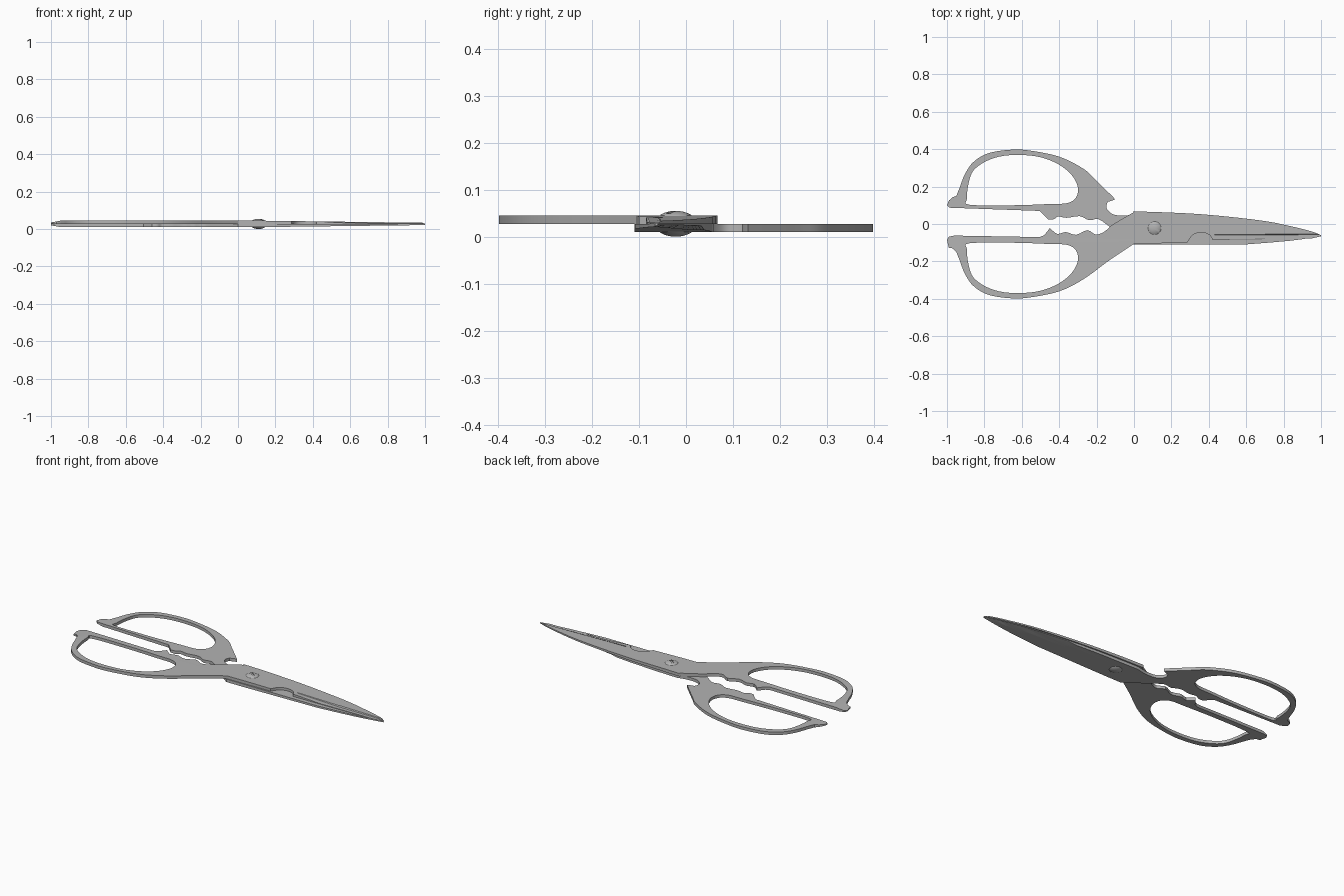
import bpy
import bmesh
from math import radians
from mathutils import Vector

cube = bpy.data.objects.get("Cube")
if cube:
    bpy.data.objects.remove(cube, do_unlink=True)

steel = bpy.data.materials.new("brushed_steel")
steel.use_nodes = True
STEEL_COLOUR = (0.45, 0.45, 0.45, 1)
steel.diffuse_color = STEEL_COLOUR
shader = steel.node_tree.nodes["Principled BSDF"]
shader.inputs["Base Color"].default_value = STEEL_COLOUR
shader.inputs["Roughness"].default_value = 0.5

BOTTOM, MATING, TOP = 0.01, 0.0275, 0.045


def smooth(points, steps=5, closed=False):
    """Catmull-Rom curve through the points."""
    pts = [Vector(p) for p in points]
    if closed:
        padded = [pts[-1]] + pts + pts[:2]
    else:
        padded = [pts[0]] + pts + [pts[-1]]
    result = []
    for a, b, c, d in zip(padded, padded[1:], padded[2:], padded[3:]):
        for i in range(steps):
            t = i / steps
            result.append(0.5 * (2 * b + (c - a) * t
                                 + (2 * a - 5 * b + 4 * c - d) * t ** 2
                                 + (3 * b - a - 3 * c + d) * t ** 3))
    if not closed:
        result.append(pts[-1])
    return result


def join(*runs):
    """Chain runs of points into one loop, dropping repeated joints."""
    loop = []
    for run in runs:
        for p in map(Vector, run):
            if not loop or (p - loop[-1]).length > 0.001:
                loop.append(p)
    return loop


def flip(points):
    return [(x, -y) for x, y in points]


def finish(obj):
    obj.data.materials.clear()
    obj.data.materials.append(steel)
    bpy.ops.object.select_all(action='DESELECT')
    obj.select_set(True)
    bpy.context.view_layer.objects.active = obj
    bpy.ops.object.shade_smooth_by_angle(angle=radians(30))


def plate(name, loops, outer_z, edge_start, edge_end, edge_side):
    """Flat plate from outlines, thinned to the tip and ground at the cutting edge."""
    curve = bpy.data.curves.new(name + "_outline", 'CURVE')
    curve.dimensions = '2D'
    curve.fill_mode = 'BOTH'
    curve.extrude = abs(outer_z - MATING) / 2
    for loop in loops:
        spline = curve.splines.new('POLY')
        spline.points.add(len(loop) - 1)
        for point, co in zip(spline.points, loop):
            point.co = (co[0], co[1], 0, 1)
        spline.use_cyclic_u = True
    helper = bpy.data.objects.new(name + "_outline", curve)
    bpy.context.collection.objects.link(helper)
    bpy.context.view_layer.update()
    mesh = bpy.data.meshes.new_from_object(
        helper.evaluated_get(bpy.context.evaluated_depsgraph_get()))
    bpy.data.objects.remove(helper, do_unlink=True)
    bpy.data.curves.remove(curve)

    bm = bmesh.new()
    bm.from_mesh(mesh)
    bmesh.ops.translate(bm, verts=bm.verts, vec=(0, 0, (outer_z + MATING) / 2))
    bmesh.ops.remove_doubles(bm, verts=bm.verts, dist=0.0004)

    # Cross cuts let the thickness change along the length
    def cut(point, normal, faces):
        geom = set(faces)
        for f in faces:
            geom.update(f.edges)
            geom.update(f.verts)
        bmesh.ops.bisect_plane(bm, geom=list(geom), dist=0.0001,
                               plane_co=point, plane_no=normal)
    for x in (-0.95, 0.1, 0.43, 0.7, 0.88):
        cut((x, 0, 0), (1, 0, 0), bm.faces[:])
    start, end = Vector(edge_start), Vector(edge_end)
    along = end - start
    normal = Vector((-along.y, along.x, 0)).normalized() * edge_side
    blade = [f for f in bm.faces if f.calc_center_median().x > start.x]
    cut((start.x, start.y, 0), normal, blade)

    for v in bm.verts:
        x = v.co.x
        scale = 1.0
        if x > 0.1:
            scale = 1 - 0.65 * (x - 0.1) / 0.9
        elif x < -0.95:
            scale = 1 - 0.6 * (-0.95 - x) / 0.05
        depth = (v.co.xy - start).dot(normal.xy)
        if x > start.x + 0.005 and depth > 0.004:
            scale *= 0.35
        v.co.z = MATING + (v.co.z - MATING) * scale
    bmesh.ops.recalc_face_normals(bm, faces=bm.faces)
    bm.to_mesh(mesh)
    bm.free()
    mesh.name = name
    obj = bpy.data.objects.new(name, mesh)
    bpy.context.collection.objects.link(obj)
    finish(obj)


# Finger bow shared by both handles, drawn on the +y side
bow = [(-.27, .295), (-.4, .36), (-.56, .393), (-.66, .397), (-.78, .378),
       (-.86, .33), (-.905, .265), (-.93, .2), (-.95, .15)]
finger_hole = [(-.88, .103), (-.65, .1), (-.45, .107), (-.355, .112), (-.308, .145),
               (-.302, .205), (-.345, .275), (-.425, .33), (-.53, .363),
               (-.665, .368), (-.77, .345), (-.855, .29), (-.885, .215), (-.893, .135)]
hole = smooth(finger_hole, 4, True)

# Upper half: front handle, spine on the +y side, notched cutting edge
upper = join(
    [(-1, -.085), (-.99, -.068), (-.96, -.062), (-.505, -.07), (-.48, -.06),
     (-.45, -.022)],
    smooth([(-.45, -.022), (-.41, -.053), (-.365, -.043), (-.31, -.058), (-.25, -.033),
            (-.205, -.056), (-.16, -.042), (-.115, -.003)], 3),
    [(-.05, .035)],
    smooth([(0, .064), (.02, .067), (.35, .053), (.67, .02), (.83, -.01), (.95, -.04),
            (1, -.06)]),
    [(1, -.066), (.95, -.077), (.6, -.083), (.42, -.085)],
    smooth([(.42, -.085), (.405, -.06), (.365, -.045), (.315, -.058), (.285, -.1)], 4),
    [(0, -.106)],
    smooth([(0, -.106), (-.13, -.193)] + flip(bow)),
    [(-.97, -.13), (-.99, -.128)])
plate("upper_blade_and_handle", [upper, flip(hole)], TOP, (.43, -.055), (1, -.05), -1)

# Lower half: back handle with opener hook, spine on the -y side
lower = join(
    [(-1, .1), (-.985, .087), (-.505, .07), (-.46, .025)],
    smooth([(-.46, .025), (-.43, .025), (-.405, .04), (-.36, .033), (-.29, .042),
            (-.24, .02), (-.19, .026), (-.13, -.015)], 3),
    [(0, -.11), (.6, -.109)],
    smooth([(.6, -.109), (.83, -.09), (1, -.066)], 3),
    [(1, -.06)],
    smooth([(.95, -.045), (.83, -.015), (.67, .012), (.35, .045), (.02, .058)]),
    smooth([(-.03, .047), (-.07, .045), (-.115, .053), (-.147, .085), (-.14, .12)], 4),
    [(-.125, .122), (-.1, .132)],
    smooth([(-.1, .132), (-.14, .172), (-.21, .24)] + bow),
    [(-.97, .143), (-.99, .125)])
plate("lower_blade_and_handle", [lower, hole], BOTTOM, (.43, .01), (1, -.07), 1)

# Pivot screw: domed on both faces, with a slot across the top
bpy.ops.mesh.primitive_uv_sphere_add(segments=32, ring_count=16, radius=1,
                                     location=(.11, -.022, MATING))
screw = bpy.context.object
screw.name = "pivot_screw"
screw.scale = (.045, .045, MATING)
bpy.ops.object.transform_apply(location=False, rotation=False, scale=True)
bpy.ops.mesh.primitive_cube_add(size=1, location=(.11, -.022, .057),
                                rotation=(0, 0, radians(-35)))
cutter = bpy.context.object
cutter.name = "screw_slot_cutter"
cutter.scale = (.12, .011, .016)
cutter.hide_render = True
slot = screw.modifiers.new("slot", 'BOOLEAN')
slot.operation = 'DIFFERENCE'
slot.object = cutter
bpy.context.view_layer.objects.active = screw
bpy.ops.object.modifier_apply(modifier=slot.name)
bpy.data.objects.remove(cutter, do_unlink=True)
finish(screw)
